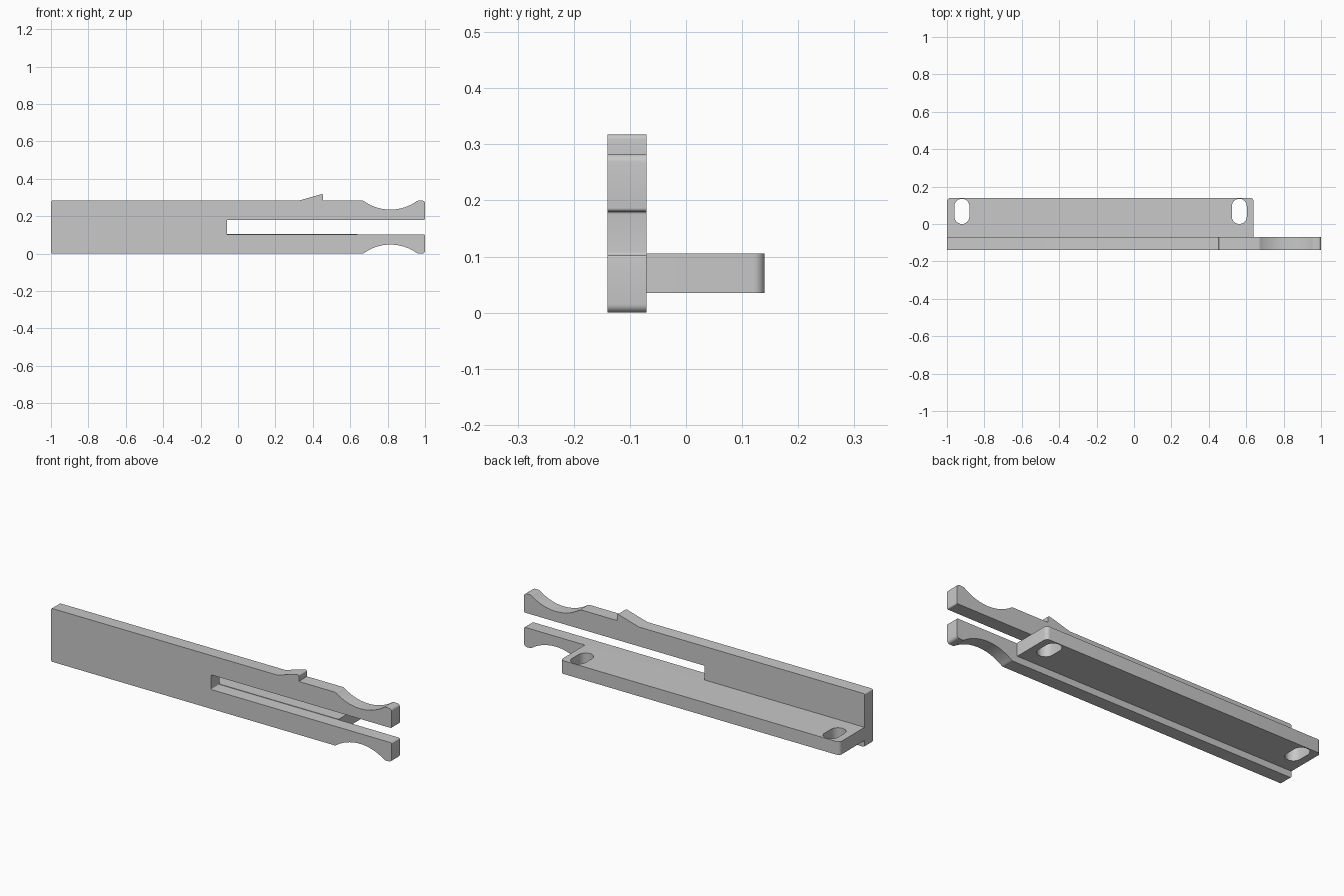
import bpy, bmesh, math
from mathutils import Vector, Matrix

cube = bpy.data.objects.get("Cube")
if cube:
    bpy.data.objects.remove(cube)

grey = bpy.data.materials.new("plain grey")
grey.use_nodes = True
colour = (0.58, 0.58, 0.58, 1)
grey.diffuse_color = colour
grey.node_tree.nodes["Principled BSDF"].inputs["Base Color"].default_value = colour


def rounded(corners, steps=6):
    """Outline from (x, y, radius) corners, with true arcs at the corners."""
    out = []
    for i, (x, y, r) in enumerate(corners):
        p = Vector((x, y))
        if r == 0:
            out.append(p)
            continue
        u = (Vector(corners[i - 1][:2]) - p).normalized()
        v = (Vector(corners[(i + 1) % len(corners)][:2]) - p).normalized()
        half = u.angle(v) / 2
        t = r / math.tan(half)
        c = p + (u + v).normalized() * (r / math.sin(half))
        a = (p + u * t - c).normalized()
        b = (p + v * t - c).normalized()
        out += [c + a.slerp(b, k / steps).normalized() * r for k in range(steps + 1)]
    return out


def box(x0, x1, y0, y1, r):
    return rounded([(x0, y0, r), (x1, y0, r), (x1, y1, r), (x0, y1, r)])


def extruded(name, outlines, thickness, matrix):
    """Solid from an outer outline and any hole outlines."""
    curve = bpy.data.curves.new(name, 'CURVE')
    curve.dimensions = '2D'
    curve.fill_mode = 'BOTH'
    curve.extrude = thickness / 2
    for outline in outlines:
        spline = curve.splines.new('POLY')
        spline.points.add(len(outline) - 1)
        for point, p in zip(spline.points, outline):
            point.co = (p.x, p.y, 0, 1)
        spline.use_cyclic_u = True
    obj = bpy.data.objects.new(name, curve)
    bpy.context.collection.objects.link(obj)
    bpy.ops.object.select_all(action='DESELECT')
    obj.select_set(True)
    bpy.context.view_layer.objects.active = obj
    bpy.ops.object.convert(target='MESH')
    mesh = bpy.context.view_layer.objects.active.data
    mesh.transform(matrix)
    bm = bmesh.new()
    bm.from_mesh(mesh)
    bmesh.ops.remove_doubles(bm, verts=bm.verts, dist=0.00005)
    bmesh.ops.recalc_face_normals(bm, faces=bm.faces)
    bm.to_mesh(mesh)
    bm.free()
    mesh.materials.clear()
    mesh.materials.append(grey)
    bpy.ops.object.shade_smooth_by_angle(angle=math.radians(30))


HEIGHT, MID, SLOT = 0.283, 0.1415, 0.039

# Finger scallop near the end of the upper arm
chord, sag = 0.145, 0.048
radius = (chord ** 2 + sag ** 2) / (2 * sag)
sweep = math.asin(chord / radius)
scallop = []
for k in range(21):
    a = sweep * (k / 10 - 1)
    scallop.append((0.815 + radius * math.sin(a),
                    HEIGHT - sag + radius * (1 - math.cos(a)),
                    0.02 if k in (0, 20) else 0))

# Upper arm, from the top left corner to the slot's closed end
corner = [(-1, HEIGHT, 0.008)]
latch = [(0.325, HEIGHT, 0), (0.455, 0.32, 0.008), (0.455, HEIGHT, 0)]
end = [(1, HEIGHT, 0.015), (1, MID + SLOT, 0.006), (-0.06, MID + SLOT, 0.005)]

# Lower arm mirrors the upper one, without the latch
upper = corner + latch + scallop + end
lower = [(x, HEIGHT - z, r) for x, z, r in reversed(corner + scallop + end)]
extruded("clip_plate", [rounded(upper + lower)], 0.07,
         Matrix.Translation((0, -0.105, 0)) @ Matrix.Rotation(math.pi / 2, 4, 'X'))

# Mounting shelf with two screw slots
shelf = rounded([(-1, -0.07, 0), (0.64, -0.07, 0), (0.64, 0.14, 0.02), (-1, 0.14, 0.02)])
holes = [box(x - 0.04, x + 0.04, 0, 0.135, 0.0399) for x in (-0.92, 0.563)]
extruded("mounting_shelf", [shelf] + holes, 0.07, Matrix.Translation((0, 0, 0.07)))
